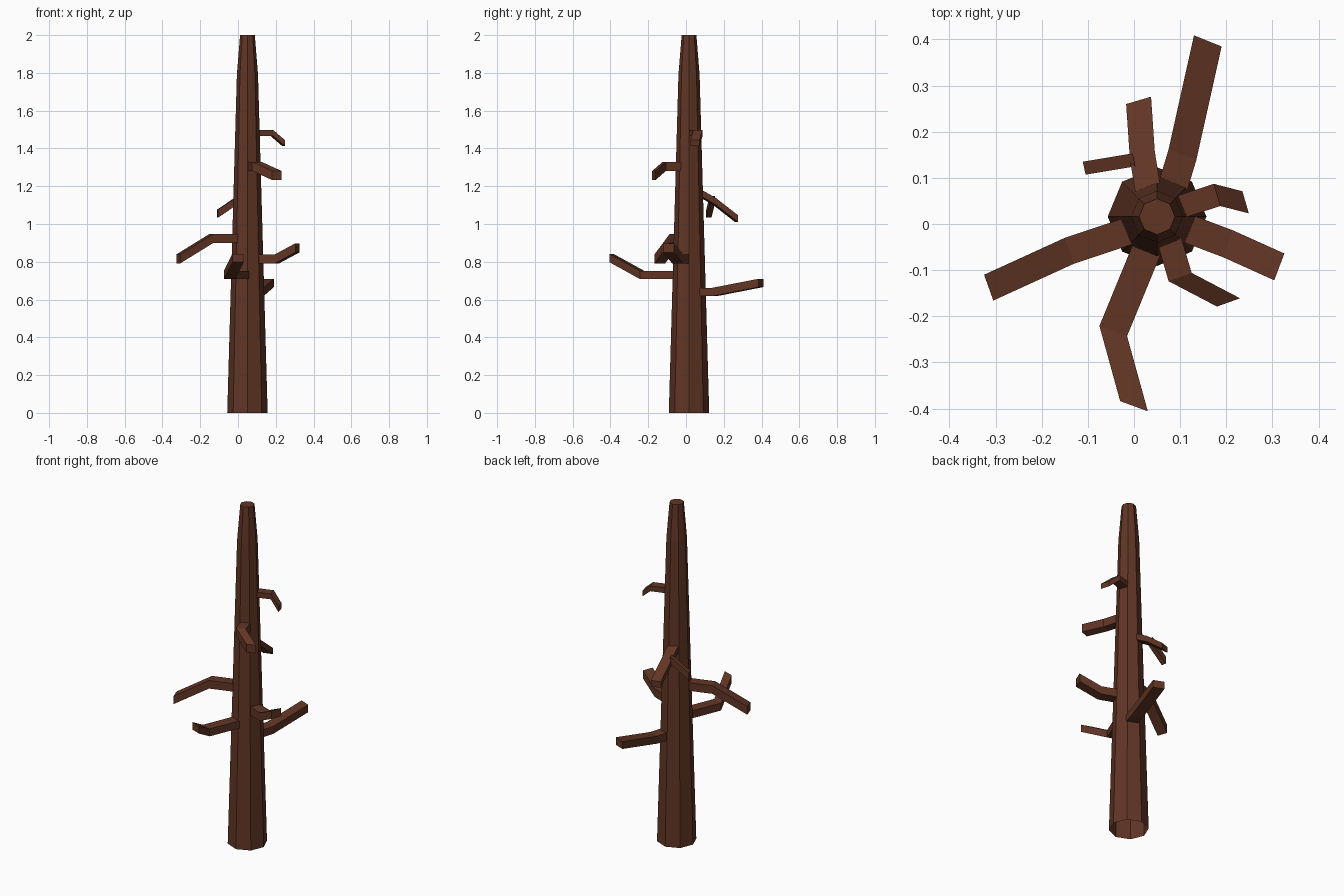
import bpy
import math
from mathutils import Vector

if "Cube" in bpy.data.objects:
    bpy.data.objects.remove(bpy.data.objects["Cube"])

bark = bpy.data.materials.new("brown_bark")
bark.diffuse_color = (0.12, 0.036, 0.018, 1)
bark.use_nodes = True
bark.node_tree.nodes["Principled BSDF"].inputs["Base Color"].default_value = bark.diffuse_color


def make_object(name, verts, faces):
    mesh = bpy.data.meshes.new(name)
    mesh.from_pydata(verts, [], faces)
    mesh.materials.append(bark)
    obj = bpy.data.objects.new(name, mesh)
    bpy.context.collection.objects.link(obj)
    return obj


def loft(name, rings):
    """Join equal rings with quads, open at the start and capped at the end."""
    n = len(rings[0])
    verts = [v for ring in rings for v in ring]
    faces = [(r * n + i, r * n + (i + 1) % n, (r + 1) * n + (i + 1) % n, (r + 1) * n + i)
             for r in range(len(rings) - 1) for i in range(n)]
    faces.append(tuple(range((len(rings) - 1) * n, len(rings) * n)))
    return make_object(name, verts, faces)


def branch(name, path, side, thick):
    """Sweep an upright rectangle along the path; it keeps its direction at each bend.
    side is the half width vector, pointing right of the growth direction."""
    s = Vector((side[0], side[1], 0))
    up = Vector((0, 0, thick / 2))
    rings = []
    for p in path:
        c = Vector(p)
        rings.append([c - s - up, c + s - up, c + s + up, c - s + up])
    return loft(name, rings)


# Tapered eight-sided trunk, hollow at the foot
cx, cy = 0.05, 0.016
loft("trunk", [[(cx + r * math.cos(math.tau * i / 8), cy + r * math.sin(math.tau * i / 8), z)
                for i in range(8)]
               for z, r in ((0, 0.107), (1.79, 0.056), (2.0, 0.039))])

# Bent branches, from the lowest up
branch("back_branch", [(0.078, 0.06, 0.64), (0.105, 0.15, 0.64), (0.16, 0.397, 0.688)],
       (0.030, -0.012), 0.044)
branch("front_branch", [(0.038, -0.03, 0.73), (-0.045, -0.232, 0.73), (0.0, -0.395, 0.82)],
       (-0.030, 0.011), 0.044)
branch("right_branch", [(0.09, 0.0, 0.814), (0.204, -0.043, 0.814), (0.315, -0.093, 0.874)],
       (-0.011, -0.029), 0.048)
branch("left_branch", [(0.01, -0.008, 0.924), (-0.14, -0.058, 0.924), (-0.315, -0.138, 0.816)],
       (-0.010, 0.028), 0.048)
branch("back_left_branch", [(0.034, 0.05, 1.177), (0.018, 0.15, 1.12), (0.010, 0.268, 1.028)],
       (0.027, 0.008), 0.036)
branch("front_right_branch", [(0.075, -0.03, 1.305), (0.10, -0.115, 1.305), (0.205, -0.17, 1.257)],
       (-0.025, -0.009), 0.048)
branch("top_branch", [(0.085, 0.032, 1.481), (0.18, 0.063, 1.481), (0.242, 0.047, 1.428)],
       (0.007, -0.024), 0.032)

# Small twig growing off the back left branch
branch("twig", [(0.0, 0.139, 1.128), (-0.108, 0.121, 1.055)], (-0.003, 0.014), 0.042)
